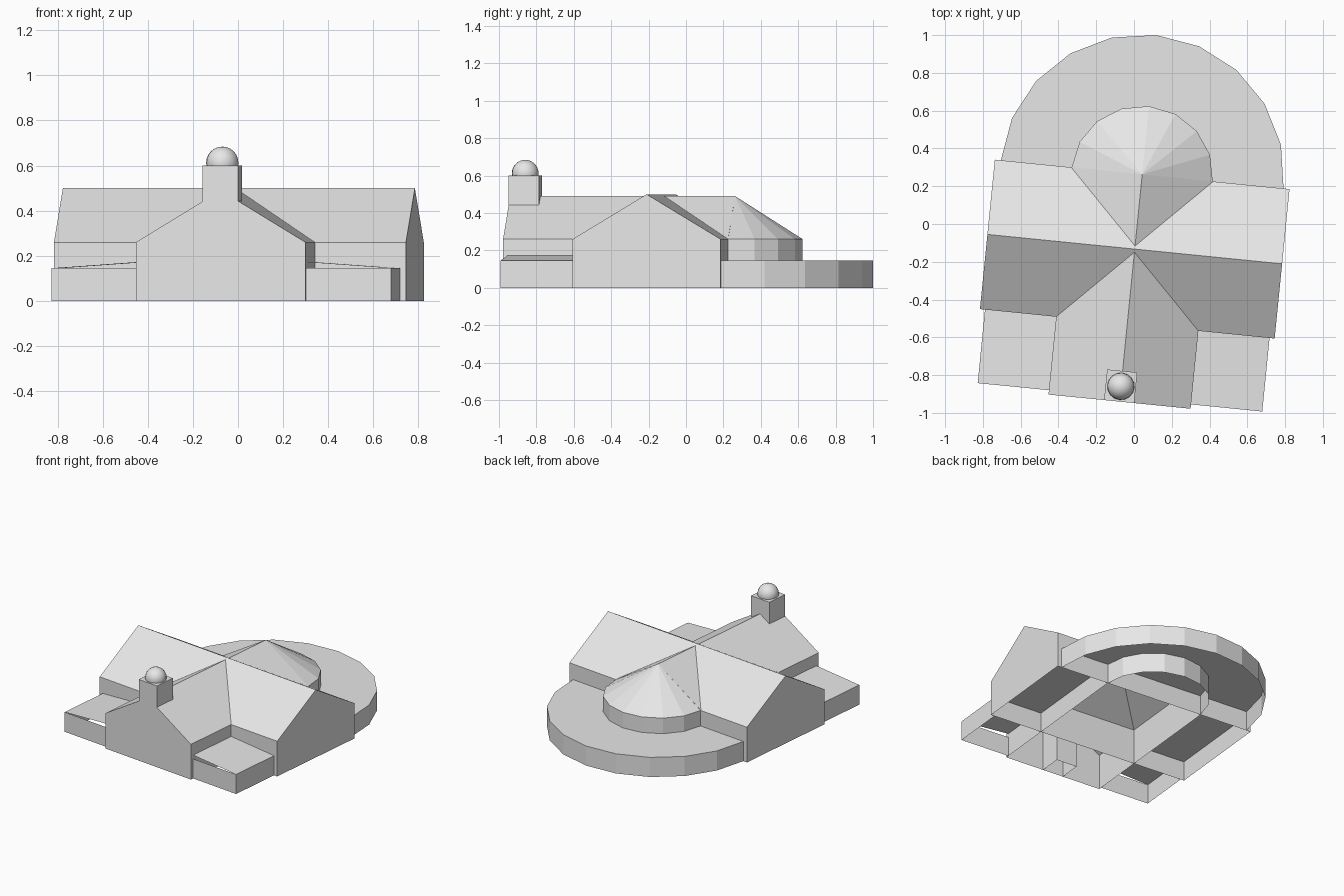
import bpy, bmesh
from math import sin, cos, pi, radians
from mathutils import Matrix

cube = bpy.data.objects.get("Cube")
if cube:
    bpy.data.objects.remove(cube, do_unlink=True)

# Single plain grey
stone = bpy.data.materials.new("plain_grey")
stone.use_nodes = True
GREY = (0.8, 0.8, 0.8, 1)
stone.diffuse_color = GREY
stone.node_tree.nodes["Principled BSDF"].inputs["Base Color"].default_value = GREY

# The whole plan is turned slightly clockwise
PLACE = Matrix.Translation((0.017, -0.002, 0)) @ Matrix.Rotation(radians(-5.7), 4, 'Z')

EAVE, RIDGE, LOW = 0.26, 0.5, 0.145
NAVE_W, NAVE_TOP, NAVE_FRONT = 0.378, 0.49, -0.943
ARM_X, FRONT, BACK, MID = 0.784, -0.529, 0.266, -0.132
WING_X, WING_FRONT = 0.757, -0.92


def finish(name, bm):
    bmesh.ops.recalc_face_normals(bm, faces=bm.faces)
    bm.transform(PLACE)
    mesh = bpy.data.meshes.new(name)
    bm.to_mesh(mesh)
    bm.free()
    mesh.materials.append(stone)
    obj = bpy.data.objects.new(name, mesh)
    bpy.context.collection.objects.link(obj)
    return obj


def shell(name, profile, start, end, along, caps=(True, True)):
    """Extrude an open (across, z) profile along x or y, with optional end walls."""
    bm = bmesh.new()
    rows = []
    for t in (start, end):
        rows.append([bm.verts.new((t, p, z) if along == 'x' else (p, t, z)) for p, z in profile])
    a, b = rows
    for i in range(len(profile) - 1):
        bm.faces.new((a[i], a[i + 1], b[i + 1], b[i]))
    for row, cap in zip(rows, caps):
        if cap:
            bm.faces.new(row)
    return finish(name, bm)


def plate(name, corners):
    bm = bmesh.new()
    bm.faces.new([bm.verts.new(c) for c in corners])
    return finish(name, bm)


def gable(left, right, top):
    return [(left, 0), (left, EAVE), ((left + right) / 2, top), (right, EAVE), (right, 0)]


def half_round(name, rx, ry, steps, height, apex_z):
    """Half-round wall with a fan roof rising to an apex on the straight side."""
    bm = bmesh.new()
    apex = bm.verts.new((0, BACK, apex_z))
    lower, upper = [], []
    for i in range(steps + 1):
        t = pi * i / steps
        x, y = rx * cos(t), BACK + ry * sin(t)
        lower.append(bm.verts.new((x, y, 0)))
        upper.append(bm.verts.new((x, y, height)))
    for i in range(steps):
        bm.faces.new((lower[i], lower[i + 1], upper[i + 1], upper[i]))
        bm.faces.new((upper[i], upper[i + 1], apex))
    return finish(name, bm)


# Crossing gabled halls, open underneath
shell("nave", gable(-NAVE_W, NAVE_W, NAVE_TOP), NAVE_FRONT, BACK, 'y', (True, False))
shell("transept", gable(FRONT, BACK, RIDGE), -ARM_X, ARM_X, 'x')

# Rounded rear: tall apse inside a low surrounding walkway
half_round("apse", 0.375, 0.363, 8, EAVE, NAVE_TOP)
half_round("ambulatory", 0.752, 0.741, 10, LOW, LOW)

# Front wings with shed roofs, and ceilings inside the transept arms
for side, s in (("right", -1), ("left", 1)):
    x0, x1 = s * NAVE_W, s * WING_X
    bm = bmesh.new()
    path = [(x0, WING_FRONT), (x1, WING_FRONT), (x1, FRONT)]
    low = [bm.verts.new((x, y, 0)) for x, y in path]
    high = [bm.verts.new((x, y, LOW)) for x, y in path]
    for i in range(2):
        bm.faces.new((low[i], low[i + 1], high[i + 1], high[i]))
    finish(side + "_wing_walls", bm)
    plate(side + "_wing_roof", [(x0, WING_FRONT, 0.172), (x1, WING_FRONT, LOW),
                                (x1, FRONT, LOW), (x0, FRONT, 0.172)][::s])
    plate(side + "_arm_ceiling", [(x0, FRONT, LOW), (s * ARM_X, FRONT, LOW),
                                  (s * ARM_X, BACK, LOW), (x0, BACK, LOW)][::s])

# Square bell tower flush with the front gable
shell("tower", [(-0.082, 0), (-0.082, 0.6), (0.078, 0.6), (0.078, 0)], NAVE_FRONT, -0.78, 'y')

# Dome on the tower
bm = bmesh.new()
bmesh.ops.create_uvsphere(bm, u_segments=16, v_segments=12, radius=0.072,
                          matrix=Matrix.Translation((-0.001, -0.862, 0.612)))
dome = finish("tower_dome", bm)
for poly in dome.data.polygons:
    poly.use_smooth = True
